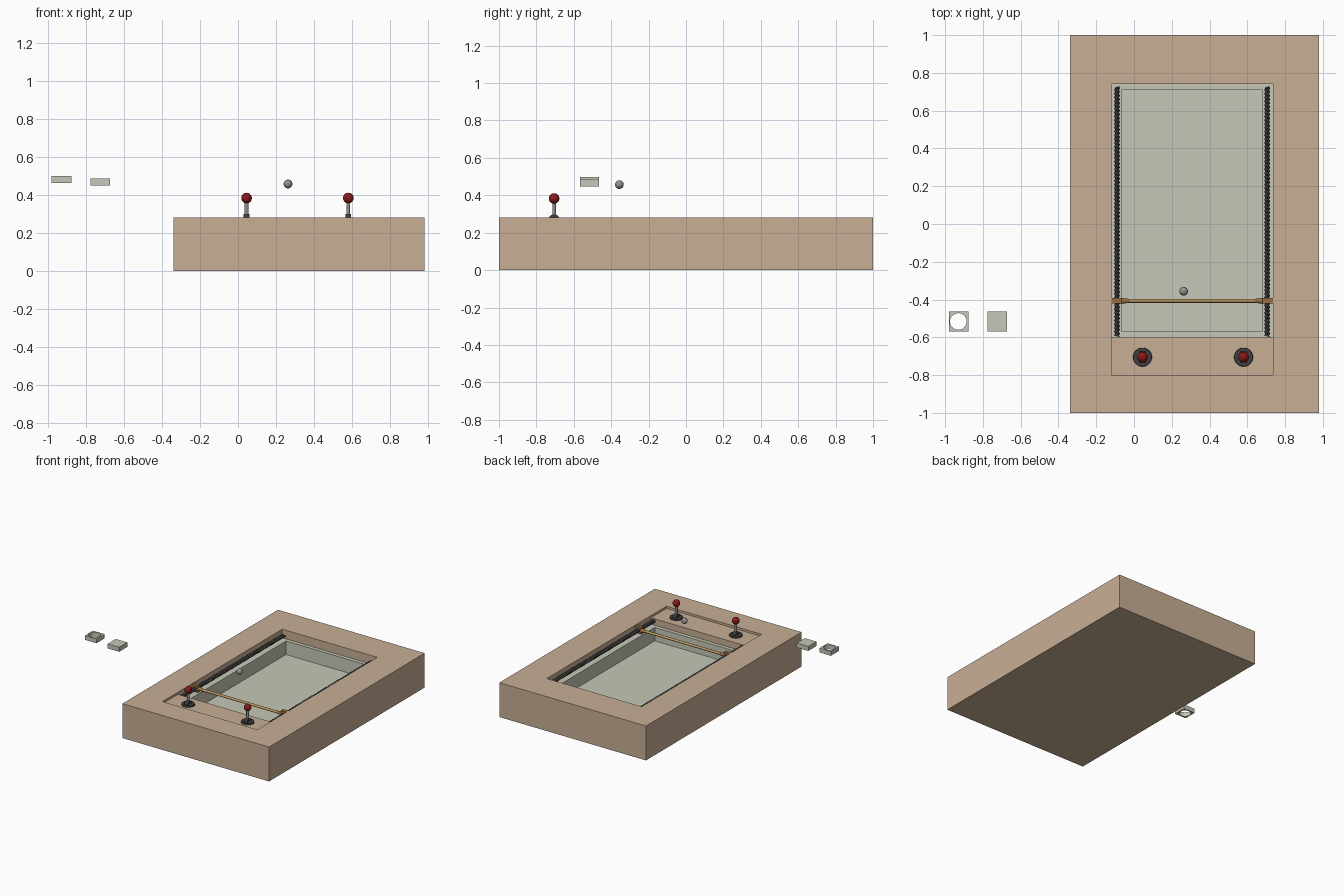
import bpy, bmesh
from math import pi, cos, sin
from mathutils import Matrix

if "Cube" in bpy.data.objects:
    bpy.data.objects.remove(bpy.data.objects["Cube"])


def mat(name, r, g, b):
    m = bpy.data.materials.new(name)
    m.diffuse_color = (r, g, b, 1)
    m.use_nodes = True
    m.node_tree.nodes["Principled BSDF"].inputs["Base Color"].default_value = m.diffuse_color
    return m


WOOD = mat("tan_wood", 0.58, 0.43, 0.30)
SAGE = mat("pale_sage", 0.57, 0.58, 0.48)
DARK = mat("dark_metal", 0.05, 0.05, 0.05)
STEEL = mat("steel", 0.28, 0.28, 0.28)
RED = mat("red_knob", 0.25, 0.01, 0.01)
GOLD = mat("light_brass", 0.50, 0.32, 0.12)
BRASS = mat("dark_brass", 0.33, 0.17, 0.05)


def finish(bm, name, material, smooth=False):
    bmesh.ops.recalc_face_normals(bm, faces=bm.faces)
    me = bpy.data.meshes.new(name)
    bm.to_mesh(me)
    bm.free()
    me.materials.append(material)
    ob = bpy.data.objects.new(name, me)
    bpy.context.collection.objects.link(ob)
    if smooth:
        bpy.context.view_layer.objects.active = ob
        ob.select_set(True)
        bpy.ops.object.shade_smooth_by_angle(angle=0.6)
        ob.select_set(False)
    return ob


def box(name, x0, x1, y0, y1, z0, z1, material):
    bm = bmesh.new()
    bmesh.ops.create_cube(bm, size=1)
    for v in bm.verts:
        v.co = ((x0 + x1) / 2 + v.co.x * (x1 - x0),
                (y0 + y1) / 2 + v.co.y * (y1 - y0),
                (z0 + z1) / 2 + v.co.z * (z1 - z0))
    return finish(bm, name, material)


def cone(name, loc, r1, r2, depth, material, axis="Z", seg=24):
    rot = {"X": Matrix.Rotation(pi / 2, 4, "Y"), "Z": Matrix()}[axis]
    bm = bmesh.new()
    bmesh.ops.create_cone(bm, cap_ends=True, segments=seg, radius1=r1, radius2=r2,
                          depth=depth, matrix=Matrix.Translation(loc) @ rot)
    return finish(bm, name, material, True)


def ball(name, loc, r, material):
    bm = bmesh.new()
    bmesh.ops.create_uvsphere(bm, u_segments=24, v_segments=14, radius=r,
                              matrix=Matrix.Translation(loc))
    return finish(bm, name, material, True)


def rings(name, sections, material, first, last):
    """Joins rectangles (x0, x1, y0, y1, z) into one stepped shell."""
    bm = bmesh.new()
    loops = [[bm.verts.new(p) for p in ((a, c, z), (b, c, z), (b, d, z), (a, d, z))]
             for a, b, c, d, z in sections]
    for lo, hi in zip(loops, loops[1:]):
        for i in range(4):
            j = (i + 1) % 4
            bm.faces.new((lo[i], lo[j], hi[j], hi[i]))
    if first:
        bm.faces.new(loops[0])
    if last:
        bm.faces.new(loops[-1])
    # open shells are oriented by hand: the faces look up and inward
    return finish(bm, name, material)


def screw(name, x, z, y0, y1, pitch=0.02, r_out=0.016, r_in=0.010, n=12):
    bm = bmesh.new()
    count = int((y1 - y0) / pitch - 1) * n
    ridge, root = [], []
    for j in range(count + 1):
        a, y = 2 * pi * j / n, y0 + pitch * j / n
        ridge.append(bm.verts.new((x + r_out * cos(a), y, z + r_out * sin(a))))
        root.append(bm.verts.new((x + r_in * cos(a), y + pitch / 2, z + r_in * sin(a))))
    for j in range(count):
        bm.faces.new((ridge[j], ridge[j + 1], root[j + 1], root[j]))
        if j + n + 1 <= count:
            bm.faces.new((root[j], root[j + 1], ridge[j + n + 1], ridge[j + n]))
    return finish(bm, name, DARK)


# Cabinet with a rectangular opening, and the pale well inside it
rings("cabinet", [(-0.34, 0.98, -1, 1, 0), (-0.34, 0.98, -1, 1, 0.28),
                  (-0.12, 0.735, -0.80, 0.74, 0.28), (-0.12, 0.735, -0.80, 0.74, 0.21)],
      WOOD, True, False)
well = rings("play_well", [(-0.12, 0.735, -0.60, 0.74, 0.21), (-0.065, 0.68, -0.57, 0.71, 0.21),
                           (-0.065, 0.68, -0.57, 0.71, 0.10)], SAGE, False, True)
if max(well.data.polygons, key=lambda p: p.area).normal.z < 0:
    well.data.flip_normals()
box("control_panel", -0.12, 0.735, -0.80, -0.60, 0.21, 0.262, WOOD)

# Joysticks
for side, x in (("left", 0.045), ("right", 0.58)):
    y = -0.705
    cone(side + "_stick_base", (x, y, 0.267), 0.05, 0.048, 0.012, DARK, seg=32)
    cone(side + "_stick_pivot", (x, y, 0.268), 0.03, 0.03, 0.03, DARK, "X")
    cone(side + "_stick_shaft", (x, y, 0.32), 0.010, 0.010, 0.09, STEEL)
    ball(side + "_stick_knob", (x, y, 0.383), 0.028, RED)

# Threaded rods, carriages and the cross bar
ROD_Y, ROD_Z = -0.407, 0.247
for side, x, s in (("left", -0.09, 1), ("right", 0.705, -1)):
    screw(side + "_lead_screw", x, ROD_Z, -0.60, 0.745)
    xs = sorted((x - s * 0.03, x + s * 0.025))
    box(side + "_carriage", *xs, ROD_Y - 0.014, ROD_Y + 0.014, ROD_Z - 0.025, ROD_Z + 0.03, BRASS)
    r1, r2 = (0.016, 0.010) if s > 0 else (0.010, 0.016)
    cone(side + "_bar_collar", (x + s * 0.045, ROD_Y, ROD_Z), r1, r2, 0.045, BRASS, "X", 12)
cone("cross_bar", (0.3075, ROD_Y, ROD_Z), 0.010, 0.010, 0.76, GOLD, "X")

# Floating steel ball
ball("steel_ball", (0.263, -0.356, 0.457), 0.023, STEEL)

# Two spare tiles, one with a round hole
box("plain_tile", -0.776, -0.672, -0.568, -0.464, 0.448, 0.485, SAGE)
tile = box("holed_tile", -0.98, -0.876, -0.568, -0.464, 0.463, 0.498, SAGE)
cutter = cone("hole_cutter", (-0.93, -0.516, 0.48), 0.044, 0.044, 0.2, SAGE, seg=32)
cutter.hide_render = True
cutter.hide_set(True)
cutter.display_type = "WIRE"
mod = tile.modifiers.new("hole", "BOOLEAN")
mod.object = cutter
mod.solver = "EXACT"
